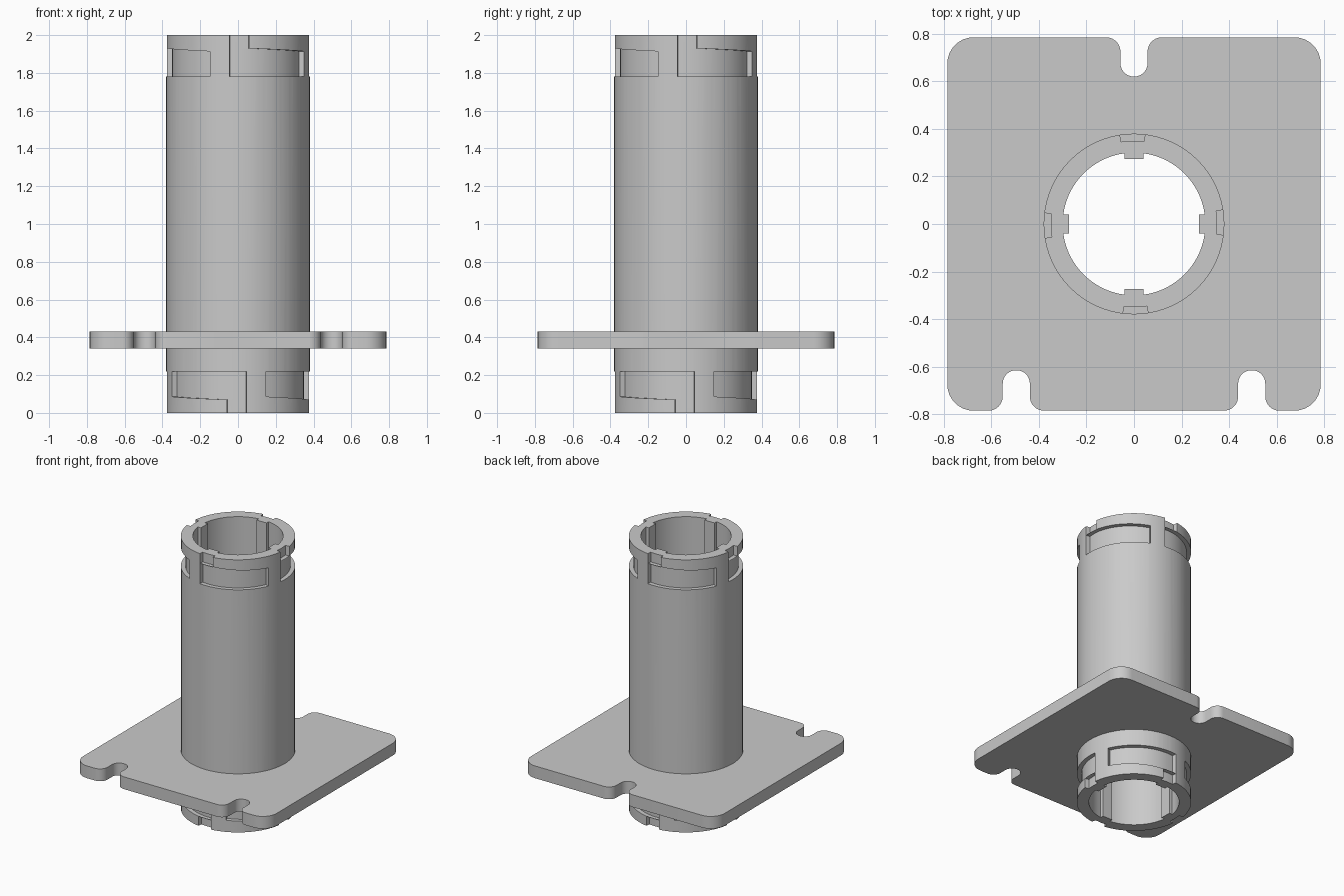
import bpy, bmesh
from math import radians, cos, sin, pi
from mathutils import Vector, Matrix

cube = bpy.data.objects.get("Cube")
if cube:
    bpy.data.objects.remove(cube, do_unlink=True)

grey = bpy.data.materials.new("plain grey")
grey.use_nodes = True
colour = (0.59, 0.59, 0.59, 1)
grey.diffuse_color = colour
grey.node_tree.nodes["Principled BSDF"].inputs["Base Color"].default_value = colour


def finish(bm, name):
    bmesh.ops.recalc_face_normals(bm, faces=bm.faces)
    mesh = bpy.data.meshes.new(name)
    bm.to_mesh(mesh)
    bm.free()
    mesh.materials.append(grey)
    ob = bpy.data.objects.new(name, mesh)
    bpy.context.collection.objects.link(ob)
    return ob


def raise_faces(bm, faces, height):
    top = bmesh.ops.extrude_face_region(bm, geom=faces)["geom"]
    verts = [v for v in top if isinstance(v, bmesh.types.BMVert)]
    bmesh.ops.translate(bm, verts=verts, vec=(0, 0, height))


def prism(name, outline, z0, z1):
    bm = bmesh.new()
    face = bm.faces.new([bm.verts.new((x, y, z0)) for x, y in outline])
    raise_faces(bm, [face], z1 - z0)
    return finish(bm, name)


def cut(target, cutter):
    cutter.hide_render = True
    mod = target.modifiers.new("cut", "BOOLEAN")
    mod.operation = "DIFFERENCE"
    mod.solver = "EXACT"
    mod.object = cutter
    bpy.context.view_layer.objects.active = target
    bpy.ops.object.modifier_apply(modifier=mod.name)
    bpy.data.objects.remove(cutter, do_unlink=True)


def polar(r, degrees):
    return Vector((r * cos(radians(degrees)), r * sin(radians(degrees))))


def fillet(corners, steps=8):
    """Round each right-angled corner (x, y, radius) of a closed outline."""
    out = []
    for i, (x, y, r) in enumerate(corners):
        p = Vector((x, y))
        a = (Vector(corners[i - 1][:2]) - p).normalized()
        b = (Vector(corners[(i + 1) % len(corners)][:2]) - p).normalized()
        for k in range(steps + 1):
            t = pi / 2 * k / steps
            out.append(p + r * (a * (1 - sin(t)) + b * (1 - cos(t))))
    return out


# Mounting plate with rounded corners and three open slots
S, CORNER, MOUTH, W = 0.785, 0.11, 0.06, 0.057


def slot(x, edge, end, d):
    return [(x - d * W, edge, MOUTH), (x - d * W, end, W * 0.98),
            (x + d * W, end, W * 0.98), (x + d * W, edge, MOUTH)]


corners = ([(-S, -S, CORNER)] + slot(-0.495, -S, -0.615, 1)
           + slot(0.495, -S, -0.615, 1) + [(S, -S, CORNER), (S, S, CORNER)]
           + slot(0, S, 0.62, -1) + [(-S, S, CORNER)])
plate = prism("mounting_plate", fillet(corners), 0.34, 0.43)
cut(plate, prism("plate_hole", [polar(0.365, 5 * i) for i in range(72)], 0.2, 0.6))

# Tube, bored out to leave four ribs along the inside
OUTER, INNER, FLOOR = 0.38, 0.30, 0.35
tube = prism("tube", [polar(OUTER, 5 * i) for i in range(72)], 0, 2)
bore = []
for q in range(4):
    turn = Matrix.Rotation(radians(90 * q), 2)
    bore += [turn @ Vector((0.273, y)) for y in (-0.04, 0.04)]
    bore += [polar(INNER, 90 * q + 7.7 + 74.6 * k / 14) for k in range(15)]
cut(tube, prism("bore", bore, -0.1, 2.1))

# Bayonet tracks: an open entry leading to a gently sloping locking groove
LOW, HIGH = 1.78, 1.93
sections = [(a, HIGH) for a in (-7, 1, 9)]
sections += [(9 + 58 * k / 8, HIGH - 0.002 * k) for k in range(1, 9)]


def track_cutter(name, turn):
    bm = bmesh.new()
    rings = []
    for angle, high in sections:
        a, b = polar(FLOOR, angle), polar(0.45, angle)
        loop = [(*a, LOW), (*b, LOW), (*b, high), (*a, high)]
        rings.append([bm.verts.new(c) for c in loop])
    roof = []
    for r, s in zip(rings, rings[1:]):
        for k in range(4):
            n = (k + 1) % 4
            face = bm.faces.new((r[k], r[n], s[n], s[k]))
            if k == 2:
                roof.append(face)
    bm.faces.new(rings[0])
    bm.faces.new(rings[-1])
    raise_faces(bm, roof[:2], 0.17)
    bmesh.ops.triangulate(bm, faces=bm.faces)
    bmesh.ops.transform(bm, matrix=turn, verts=bm.verts)
    return finish(bm, name)


flip = Matrix.Translation((0, 0, 2)) @ Matrix.Rotation(pi, 4, "X")
for end in (Matrix.Identity(4), flip):
    for q in range(4):
        cut(tube, track_cutter("track_cutter", end @ Matrix.Rotation(q * pi / 2, 4, "Z")))

# Smooth curved walls, crisp edges
bpy.ops.object.select_all(action="DESELECT")
for ob in (plate, tube):
    ob.select_set(True)
bpy.context.view_layer.objects.active = tube
bpy.ops.object.shade_smooth_by_angle(angle=radians(30))
